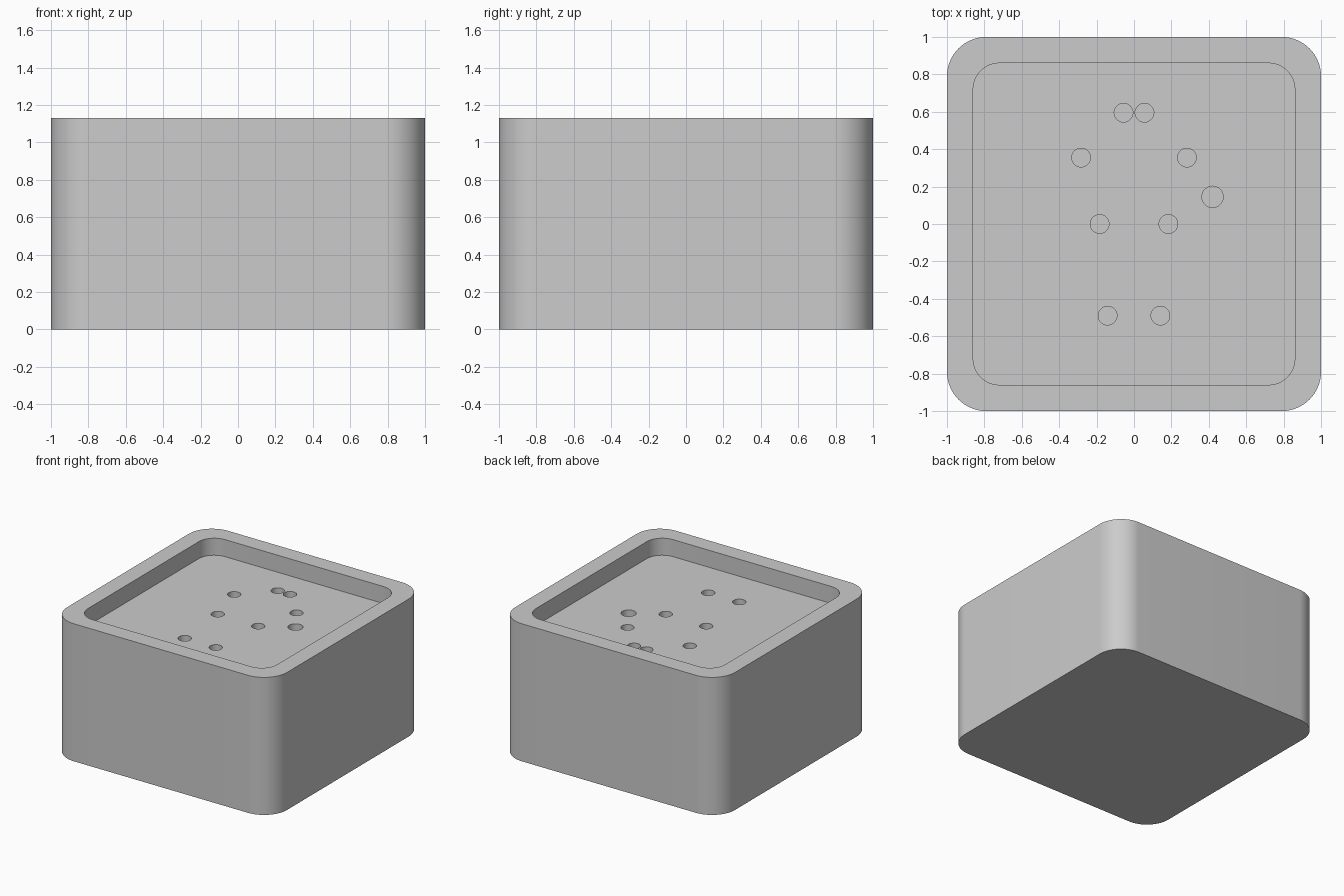
import bpy, bmesh
from math import sin, cos, pi, radians

cube = bpy.data.objects.get("Cube")
if cube:
    bpy.data.objects.remove(cube, do_unlink=True)

HEIGHT = 1.13
RECESS = 0.14
HOLE_DEPTH = 0.14
FLOOR = HEIGHT - RECESS

grey = bpy.data.materials.new("plain grey")
grey.use_nodes = True
colour = (0.6, 0.6, 0.6, 1)
grey.diffuse_color = colour
grey.node_tree.nodes["Principled BSDF"].inputs["Base Color"].default_value = colour


def rounded_square(half, radius, steps=16):
    """Outline of a square with rounded corners."""
    points = []
    for i, (sx, sy) in enumerate(((1, 1), (-1, 1), (-1, -1), (1, -1))):
        for k in range(steps + 1):
            a = (i + k / steps) * pi / 2
            points.append((sx * (half - radius) + radius * cos(a),
                           sy * (half - radius) + radius * sin(a)))
    return points


def circle(x, y, radius, steps=40):
    return [(x + radius * cos(2 * pi * k / steps),
             y + radius * sin(2 * pi * k / steps)) for k in range(steps)]


def prisms(name, outlines, bottom, top):
    """One object made of upright prisms over the given outlines."""
    bm = bmesh.new()
    for outline in outlines:
        face = bm.faces.new([bm.verts.new((x, y, bottom)) for x, y in outline])
        out = bmesh.ops.extrude_face_region(bm, geom=[face])
        moved = [v for v in out["geom"] if isinstance(v, bmesh.types.BMVert)]
        bmesh.ops.translate(bm, verts=moved, vec=(0, 0, top - bottom))
    bmesh.ops.recalc_face_normals(bm, faces=bm.faces)
    mesh = bpy.data.meshes.new(name)
    bm.to_mesh(mesh)
    bm.free()
    mesh.materials.append(grey)
    obj = bpy.data.objects.new(name, mesh)
    bpy.context.collection.objects.link(obj)
    return obj


def cut(target, cutter):
    mod = target.modifiers.new(cutter.name, "BOOLEAN")
    mod.operation = "DIFFERENCE"
    mod.solver = "EXACT"
    mod.object = cutter
    bpy.context.view_layer.objects.active = target
    bpy.ops.object.modifier_apply(modifier=mod.name)
    bpy.data.objects.remove(cutter, do_unlink=True)


# Solid block with rounded upright corners
block = prisms("block", [rounded_square(1, 0.21)], 0, HEIGHT)

# Shallow tray sunk into the top
cut(block, prisms("tray_cutter", [rounded_square(0.86, 0.14)], FLOOR, HEIGHT + 0.2))

# Mirrored pairs of round holes, plus one larger hole at the side
pairs = [(0.056, 0.595), (0.283, 0.355), (0.184, 0.0), (0.141, -0.49)]
holes = [circle(side * x, y, 0.05) for x, y in pairs for side in (-1, 1)]
holes.append(circle(0.42, 0.145, 0.057))
cut(block, prisms("hole_cutter", holes, FLOOR - HOLE_DEPTH, FLOOR + 0.05))

bpy.ops.object.select_all(action="DESELECT")
block.select_set(True)
bpy.context.view_layer.objects.active = block
bpy.ops.object.shade_smooth_by_angle(angle=radians(30))
